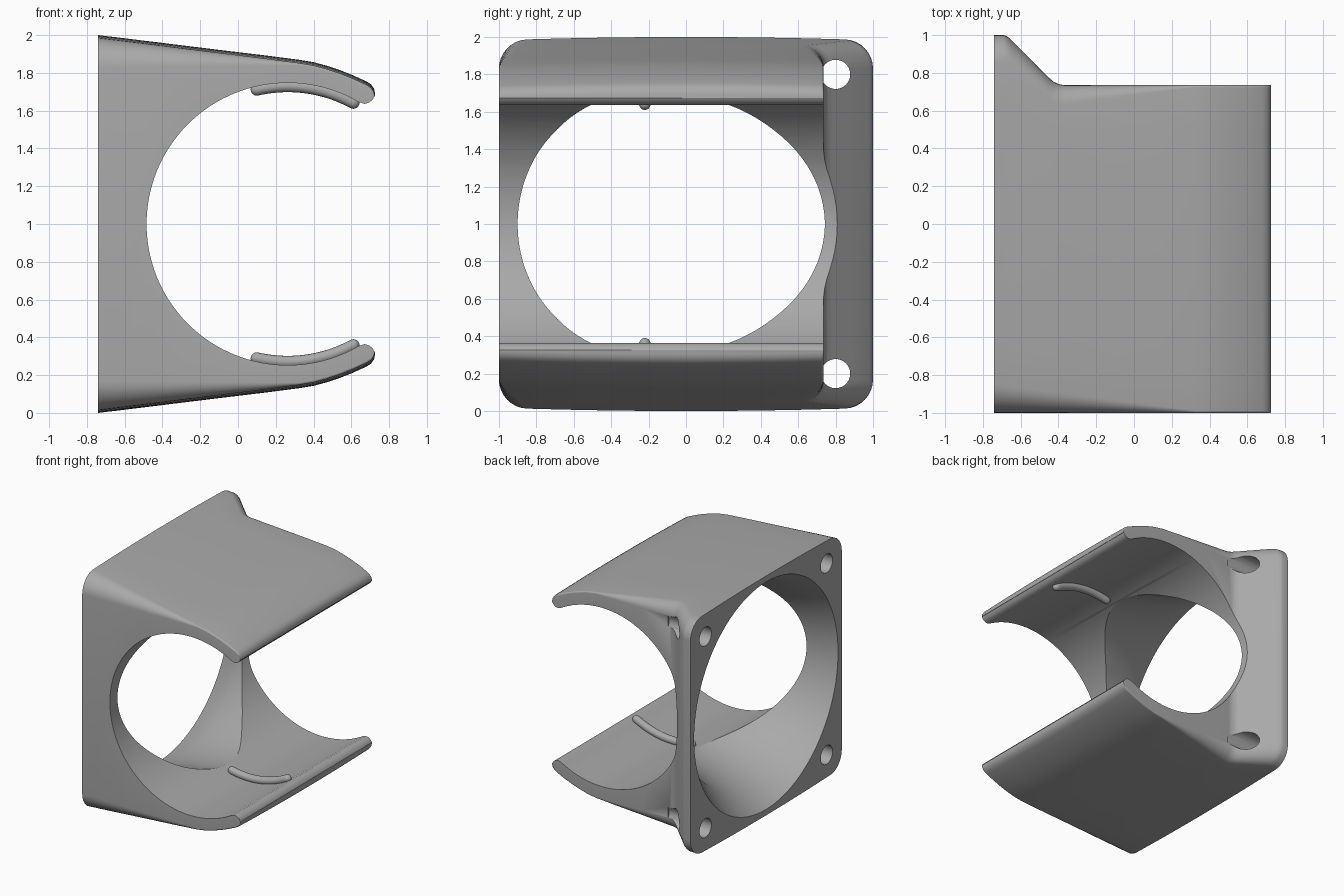
import bpy, bmesh, math
from mathutils import Vector

cube = bpy.data.objects.get("Cube")
if cube:
    bpy.data.objects.remove(cube, do_unlink=True)

grey = bpy.data.materials.new("plain_grey")
grey.use_nodes = True
colour = (0.4, 0.4, 0.4, 1)
grey.diffuse_color = colour
grey.node_tree.nodes["Principled BSDF"].inputs["Base Color"].default_value = colour


def loft(name, rings):
    """Skin a list of equal-length closed rings and cap both ends."""
    bm = bmesh.new()
    loops = [[bm.verts.new(p) for p in ring] for ring in rings]
    n = len(loops[0])
    for a, b in zip(loops, loops[1:]):
        for i in range(n):
            j = (i + 1) % n
            bm.faces.new((a[i], a[j], b[j], b[i]))
    bm.faces.new(loops[0])
    bm.faces.new(loops[-1])
    bmesh.ops.recalc_face_normals(bm, faces=bm.faces)
    mesh = bpy.data.meshes.new(name)
    bm.to_mesh(mesh)
    bm.free()
    mesh.materials.append(grey)
    obj = bpy.data.objects.new(name, mesh)
    bpy.context.collection.objects.link(obj)
    return obj


def circle(x, y, z, r, n):
    angles = [2 * math.pi * i / n for i in range(n)]
    return [(x, y + r * math.cos(a), z + r * math.sin(a)) for a in angles]


def rounded_section(x, half, back):
    """Rounded rectangle across x, with slightly crowned top and bottom."""
    r = max(0.012, 0.15 * (1 - (x + 0.74) / 1.15))
    top = []
    for k in range(9):
        a = math.pi / 2 * k / 8
        top.append((back - r + r * math.cos(a), half - r + r * math.sin(a)))
    span = back + 1 - 2 * r
    top += [(back - r - span * k / 8, half) for k in range(1, 8)]
    top += [(-back_y, z) for back_y, z in
            [(1 - r + r * math.cos(math.pi / 2 * k / 8),
              half - r + r * math.sin(math.pi / 2 * k / 8)) for k in range(8, -1, -1)]]
    crowned = [(y, z - 0.018 * y * y) for y, z in top]
    return ([(x, y, 1 + z) for y, z in crowned]
            + [(x, y, 1 - z) for y, z in reversed(crowned)])


# Outer shell: mounting flange narrowing into two tapering arms
stations = [(-0.74, 1, 1), (-0.69, 0.994, 1), (-0.675, 0.992, 0.995), (-0.655, 0.99, 0.98),
            (-0.45, 0.965, 0.775), (-0.425, 0.962, 0.753), (-0.4, 0.959, 0.741),
            (-0.37, 0.955, 0.735), (-0.1, 0.922, 0.735), (0.15, 0.892, 0.735),
            (0.32, 0.87, 0.735), (0.4, 0.857, 0.735), (0.47, 0.838, 0.735),
            (0.54, 0.815, 0.735), (0.61, 0.787, 0.735), (0.68, 0.755, 0.735),
            (0.705, 0.739, 0.735), (0.72, 0.717, 0.735), (0.725, 0.695, 0.735)]
body = loft("clip_body", [rounded_section(*s) for s in stations])

# Bore and rounded arm tips, as one profile cut through the depth
BORE_X, BORE_R = 0.263, 0.747
arc = [math.radians(60 + 120 * k / 44) for k in range(45)]
upper = [(1, 0.66), (0.722, 0.675), (0.712, 0.658), (0.695, 0.643), (0.67, 0.636)]
upper += [(BORE_X + BORE_R * math.cos(a), BORE_R * math.sin(a)) for a in arc]
profile = upper + [(x, -z) for x, z in reversed(upper[:-1])]
cutters = [loft("bore_cutter", [[(x, y, 1 + z) for x, z in profile] for y in (-1.2, 1.2)])]

# Air duct narrowing from the flange face into the bore
duct = [(-0.78, 0.97, 0), (-0.74, 0.95, 0), (-0.66, 0.905, -0.025), (-0.57, 0.86, -0.053),
        (-0.48, 0.82, -0.08), (-0.3, 0.77, -0.11), (-0.12, 0.734, -0.14),
        (0.05, 0.7, -0.15), (0.2, 0.67, -0.16)]
cutters.append(loft("duct_cutter", [circle(x, c, 1, r, 96) for x, r, c in duct]))

# Four screw holes in the flange corners
for y in (-0.8, 0.8):
    for z in (0.2, 1.8):
        cutters.append(loft("screw_cutter", [circle(x, y, z, 0.078, 32) for x in (-0.8, -0.35)]))

for cutter in cutters:
    cutter.hide_render = True
    mod = body.modifiers.new(cutter.name, 'BOOLEAN')
    mod.operation = 'DIFFERENCE'
    mod.solver = 'EXACT'
    mod.object = cutter
    bpy.context.view_layer.objects.active = body
    bpy.ops.object.modifier_apply(modifier=mod.name)
    bpy.data.objects.remove(cutter, do_unlink=True)

# Retaining ribs: round-ended bars following the bore
parts = [body]
for side, name in ((1, "upper_rib"), (-1, "lower_rib")):
    rings = []
    R, thick, steps = 0.73, 0.032, 24
    start, end = math.radians(103), math.radians(61.5)
    cap = [math.radians(d) for d in (8, 30, 60)]
    path = [(start + thick / R * math.cos(a), math.sin(a)) for a in cap]
    path += [(start + (end - start) * k / steps, 1) for k in range(steps + 1)]
    path += [(end - thick / R * math.cos(a), math.sin(a)) for a in reversed(cap)]
    for a, scale in path:
        out = Vector((math.cos(a), 0, side * math.sin(a)))
        ring = []
        for k in range(16):
            t = 2 * math.pi * k / 16
            p = out * (R + thick * scale * math.cos(t))
            ring.append((BORE_X + p.x, -0.22 + thick * scale * math.sin(t), 1 + p.z))
        rings.append(ring)
    parts.append(loft(name, rings))

# Smooth shading with crisp edges
bpy.ops.object.select_all(action='DESELECT')
for obj in parts:
    obj.select_set(True)
bpy.context.view_layer.objects.active = body
bpy.ops.object.shade_smooth_by_angle(angle=math.radians(30))
